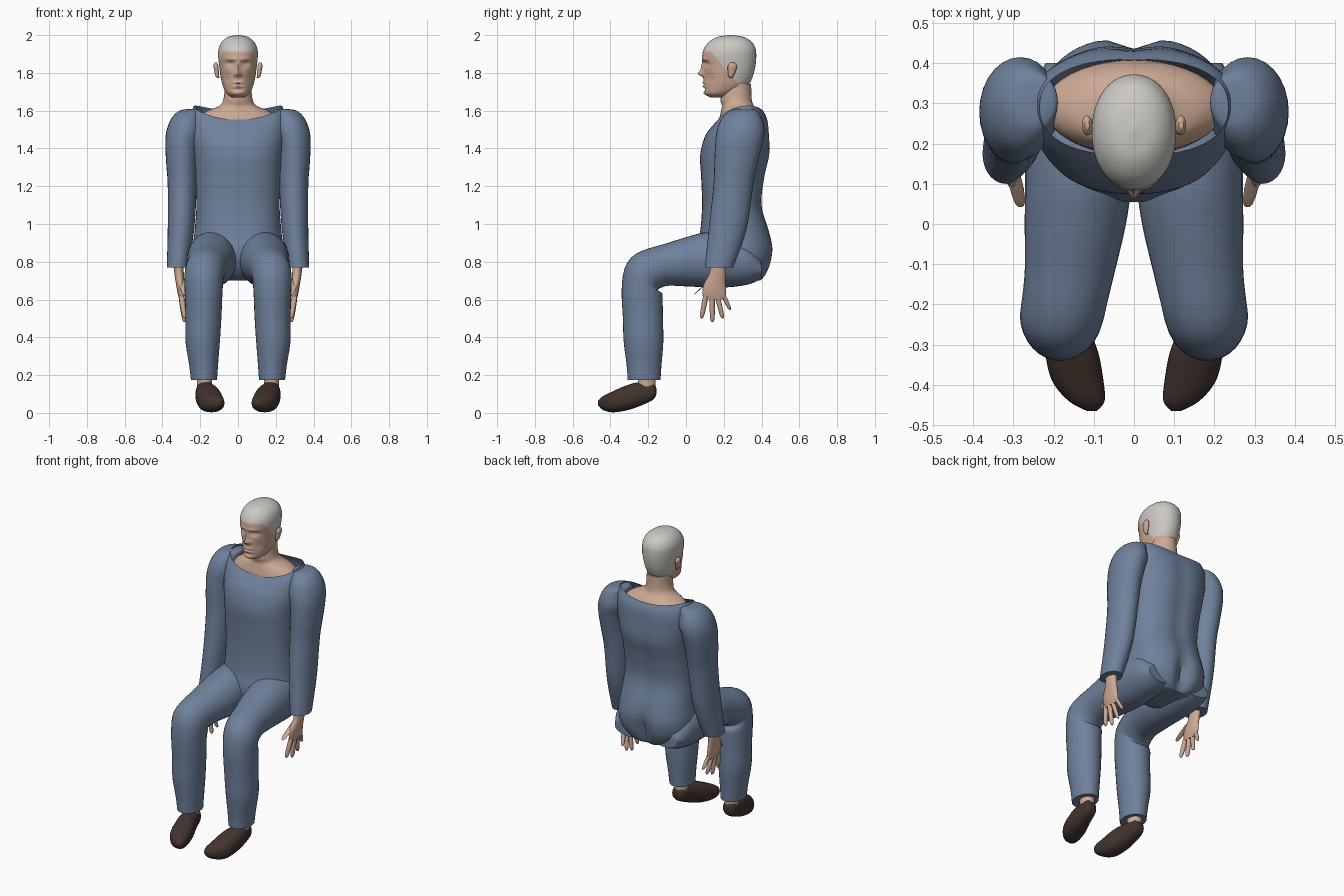
import bpy
import bmesh
from math import sin, cos, pi, radians, exp, copysign
from mathutils import Vector

cube = bpy.data.objects.get("Cube")
if cube:
    bpy.data.objects.remove(cube, do_unlink=True)


def make_material(name, red, green, blue):
    material = bpy.data.materials.new(name)
    material.use_nodes = True
    colour = (red, green, blue, 1)
    material.diffuse_color = colour
    material.node_tree.nodes["Principled BSDF"].inputs["Base Color"].default_value = colour
    return material


cloth = make_material("blue cloth", .16, .22, .33)
skin = make_material("skin", .61, .40, .30)
hair = make_material("cropped grey hair", .60, .58, .54)
leather = make_material("brown leather", .055, .033, .027)
parts = []


def clamp(value):
    return max(0, min(1, value))


def spline(sections, steps):
    """Catmull-Rom interpolation of the cross-section values."""
    padded = [sections[0]] + list(sections) + [sections[-1]]
    result = []
    for i in range(1, len(padded) - 2):
        p, q, r, s = padded[i - 1:i + 3]
        for step in range(steps):
            t = step / steps
            result.append([
                b + t / 2 * (c - a + t * (2 * a - 5 * b + 4 * c - d + t * (3 * (b - c) + d - a)))
                for a, b, c, d in zip(p, q, r, s)])
    result.append(list(sections[-1]))
    return result


def loft(name, sections, material, side=1, tilt=0, power=1, segments=28, steps=5,
         shape=None, open_end=False):
    """Skin rounded rings: each section is x, y, z, half width, half depth (, tilt)."""
    full = [s if len(s) == 6 else (*s, tilt) for s in sections]
    bm = bmesh.new()
    rings = []
    for x, y, z, width, depth, angle in spline(full, steps):
        ring = []
        for k in range(segments):
            turn = 2 * pi * k / segments
            u = copysign(abs(cos(turn)) ** power, cos(turn)) * width
            v = copysign(abs(sin(turn)) ** power, sin(turn)) * depth
            point = Vector(((x + u) * side, y + v * cos(radians(angle)), z + v * sin(radians(angle))))
            ring.append(bm.verts.new(shape(point) if shape else point))
        rings.append(ring)
    for low, high in zip(rings, rings[1:]):
        for k in range(segments):
            n = (k + 1) % segments
            bm.faces.new((low[k], low[n], high[n], high[k]))
    bm.faces.new(rings[0])
    if not open_end:
        bm.faces.new(rings[-1])
    bmesh.ops.recalc_face_normals(bm, faces=bm.faces)
    mesh = bpy.data.meshes.new(name)
    bm.to_mesh(mesh)
    bm.free()
    mesh.materials.append(material)
    obj = bpy.data.objects.new(name, mesh)
    bpy.context.collection.objects.link(obj)
    parts.append(obj)
    return obj


# Shirt body: saddle-shaped collar and a soft groove down the back
def shape_shirt(p):
    collar = clamp((p.z - 1.48) / .1)
    if p.y > .3:
        groove = .035 * exp(-((p.z - .8) / .1) ** 2) + .012 * (1 - collar)
        p.y -= groove * exp(-(p.x / .045) ** 2)
    p.z += collar * (.9 * p.x ** 2 + .2 * (p.y - .29))
    return p


loft("shirt_body", [
    (0, .29, .70, .10, .12), (0, .27, .73, .18, .16), (0, .26, .79, .23, .195),
    (0, .26, .87, .24, .205), (0, .26, .96, .23, .185), (0, .245, 1.1, .22, .16),
    (0, .25, 1.25, .225, .17), (0, .26, 1.36, .235, .185), (0, .27, 1.45, .25, .175),
    (0, .285, 1.53, .255, .15), (0, .29, 1.575, .235, .12)],
    cloth, power=.85, segments=56, shape=shape_shirt, open_end=True)

# Neck spreading into the upper chest
loft("neck", [
    (0, .29, 1.48, .22, .12), (0, .29, 1.55, .22, .115), (0, .285, 1.595, .17, .1),
    (0, .275, 1.625, .10, .085), (0, .265, 1.66, .077, .083), (0, .265, 1.74, .07, .08)],
    skin, segments=40)


# Head with modelled sockets, brow, nose, lips and chin
def shape_face(p):
    if p.y < .2:
        def bump(x, z, wide, tall, amount):
            return amount * exp(-((abs(p.x) - x) / wide) ** 2 - ((p.z - z) / tall) ** 2)
        front = clamp((.2 - p.y) / .06)
        p.y += front * (
            bump(.04, 1.848, .02, .014, .017) - bump(.04, 1.846, .012, .006, .007)
            - bump(.035, 1.872, .03, .009, .007) - bump(0, 1.796, .014, .014, .026)
            - bump(0, 1.825, .011, .03, .014) - bump(.017, 1.79, .008, .008, .009)
            - bump(0, 1.748, .026, .006, .008) + bump(0, 1.738, .026, .003, .005)
            - bump(0, 1.728, .022, .006, .008) + bump(0, 1.712, .03, .007, .006)
            - bump(0, 1.69, .025, .012, .006) + bump(.06, 1.77, .02, .03, .008))
    return p


head = loft("head", [
    (0, .175, 1.67, .03, .045), (0, .18, 1.69, .06, .08), (0, .21, 1.73, .08, .115),
    (0, .223, 1.78, .092, .13), (0, .23, 1.84, .1, .138), (0, .229, 1.89, .105, .143),
    (0, .232, 1.93, .102, .136), (0, .235, 1.965, .085, .112), (0, .235, 1.99, .053, .07),
    (0, .235, 2, .008, .01)],
    skin, power=.95, segments=96, steps=9, shape=shape_face)

# Hair covers the skull above a line falling from the forehead to the nape
head.data.materials.append(hair)
for face in head.data.polygons:
    y, z = face.center.y, face.center.z
    if z > 1.915 - .17 * clamp((y - .13) / .14):
        face.material_index = 1

# Sections of the paired parts, given for the model's left
sleeve = [
    (.225, .31, 1.61, .02, .03), (.25, .305, 1.6, .06, .07), (.272, .295, 1.56, .08, .105),
    (.282, .29, 1.5, .095, .125), (.295, .28, 1.43, .09, .125), (.298, .265, 1.32, .082, .115),
    (.295, .25, 1.2, .077, .105), (.302, .22, .97, .07, .1), (.32, .175, .77, .057, .075)]
trouser_leg = [
    (.13, .4, .76, .09, .05, 90), (.135, .33, .79, .12, .11, 90), (.138, .22, .81, .132, .145, 90),
    (.139, .1, .81, .132, .145, 90), (.146, 0, .80, .126, .13, 90), (.16, -.12, .78, .112, .11, 95),
    (.178, -.22, .735, .105, .112, 130), (.182, -.232, .64, .1, .11, 170),
    (.183, -.228, .5, .095, .106, 180), (.187, -.225, .38, .091, .105, 180),
    (.182, -.222, .25, .076, .092, 180), (.18, -.222, .175, .069, .087, 180)]
ankle = [(.18, -.21, .27, .04, .045), (.178, -.208, .18, .04, .047), (.175, -.21, .11, .04, .047)]
shoe = [
    (.18, -.157, .115, .015, .015), (.178, -.175, .112, .04, .043), (.17, -.25, .098, .055, .064),
    (.155, -.32, .078, .066, .066), (.14, -.39, .058, .064, .055), (.118, -.44, .052, .045, .036),
    (.105, -.465, .052, .013, .012)]
palm = [
    (.318, .17, .81, .028, .042), (.312, .167, .74, .025, .043), (.305, .152, .68, .023, .058),
    (.3, .15, .63, .019, .063), (.298, .152, .6, .012, .052)]
# Each digit runs from a knuckle to a tip in y and z
digits = {
    "thumb": (.125, .70, .045, .63, .017), "index_finger": (.105, .62, .082, .50, .014),
    "middle_finger": (.138, .61, .14, .48, .014), "ring_finger": (.168, .61, .194, .50, .013),
    "little_finger": (.195, .63, .234, .545, .012)}
ear = [
    (.104, .238, 1.772, .006, .006), (.11, .238, 1.785, .01, .015), (.114, .243, 1.815, .012, .022),
    (.117, .246, 1.838, .013, .024), (.117, .246, 1.855, .006, .01)]

for side, label in ((1, "left_"), (-1, "right_")):
    loft(label + "sleeve", sleeve, cloth, side)
    loft(label + "trouser_leg", trouser_leg, cloth, side, segments=32)
    loft(label + "ankle", ankle, skin, side)
    loft(label + "shoe", shoe, leather, side, tilt=90, power=.85)
    loft(label + "palm", palm, skin, side)
    loft(label + "ear", ear, skin, side, segments=16)
    for digit, (y0, z0, y1, z1, radius) in digits.items():
        rings = []
        for t, scale in ((0, 1), (.5, 1), (.9, .75), (1, .2)):
            x = .3 - .018 * t
            rings.append((x, y0 + t * (y1 - y0), z0 + t * (z1 - z0), radius * scale, radius * scale))
        lean = 50 if digit == "thumb" else 0
        loft(label + digit, rings, skin, side, tilt=lean, segments=12, steps=3)

# Smooth shading with crisp cuffs
bpy.ops.object.select_all(action="DESELECT")
for part in parts:
    part.select_set(True)
bpy.context.view_layer.objects.active = parts[0]
bpy.ops.object.shade_smooth_by_angle(angle=radians(50))
